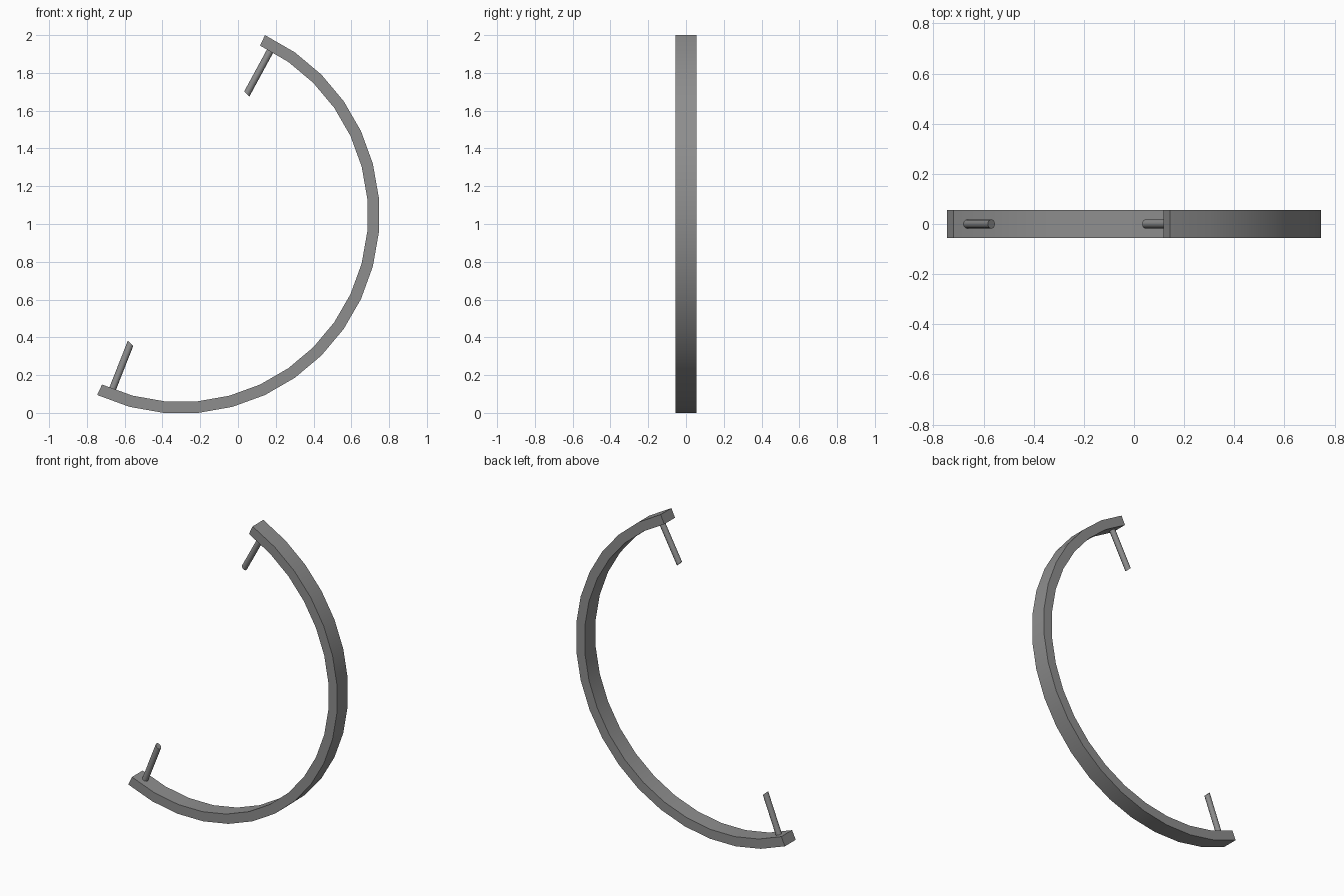
import bpy
import bmesh
from math import radians, sin, cos, pi
from mathutils import Vector

cube = bpy.data.objects.get("Cube")
if cube:
    bpy.data.objects.remove(cube, do_unlink=True)

CENTER = Vector((-0.3015, 0, 1.0473))
OUTER, INNER, HALF_WIDTH = 1.0512, 0.99, 0.055
START, END, STEPS = 65, -115, 18

grey = bpy.data.materials.new("grey_metal")
grey.use_nodes = True
color = (0.27, 0.27, 0.27, 1)
grey.diffuse_color = color
grey.node_tree.nodes["Principled BSDF"].inputs["Base Color"].default_value = color


def radial(degrees):
    a = radians(degrees)
    return Vector((cos(a), 0, sin(a)))


def finish(name, bm):
    bmesh.ops.recalc_face_normals(bm, faces=bm.faces)
    mesh = bpy.data.meshes.new(name)
    bm.to_mesh(mesh)
    bm.free()
    mesh.materials.append(grey)
    obj = bpy.data.objects.new(name, mesh)
    bpy.context.collection.objects.link(obj)
    bpy.ops.object.select_all(action='DESELECT')
    obj.select_set(True)
    bpy.context.view_layer.objects.active = obj
    bpy.ops.object.shade_smooth_by_angle(angle=radians(32))


# Half-ring band: a rectangular section swept around the arc
bm = bmesh.new()
rings = []
for i in range(STEPS + 1):
    d = radial(START + (END - START) * i / STEPS)
    section = [(OUTER, -1), (OUTER, 1), (INNER, 1), (INNER, -1)]
    rings.append([bm.verts.new(CENTER + d * r + Vector((0, s * HALF_WIDTH, 0)))
                  for r, s in section])
for a, b in zip(rings, rings[1:]):
    for k in range(4):
        n = (k + 1) % 4
        bm.faces.new((a[k], a[n], b[n], b[k]))
bm.faces.new(rings[0])
bm.faces.new(rings[-1])
finish("curved_band", bm)


# Round pins pointing at the centre, with slanted tips
def pin(name, degrees, tip_normal, radius=0.0185, sides=12):
    axis = -radial(degrees)
    across = axis.cross(Vector((0, 1, 0)))
    base = CENTER - axis * 1.01
    tip = CENTER - axis * 0.729
    bm = bmesh.new()
    low, high = [], []
    for i in range(sides):
        a = 2 * pi * i / sides
        offset = across * cos(a) * radius + Vector((0, sin(a) * radius, 0))
        slide = -offset.dot(tip_normal) / axis.dot(tip_normal)
        low.append(bm.verts.new(base + offset))
        high.append(bm.verts.new(tip + offset + axis * slide))
    for i in range(sides):
        n = (i + 1) % sides
        bm.faces.new((low[i], low[n], high[n], high[i]))
    bm.faces.new(low)
    bm.faces.new(high)
    finish(name, bm)


slant = Vector((1, 0, 1)).normalized()
pin("upper_pin", START - 3.5, -slant)
pin("lower_pin", END + 3.5, slant)
